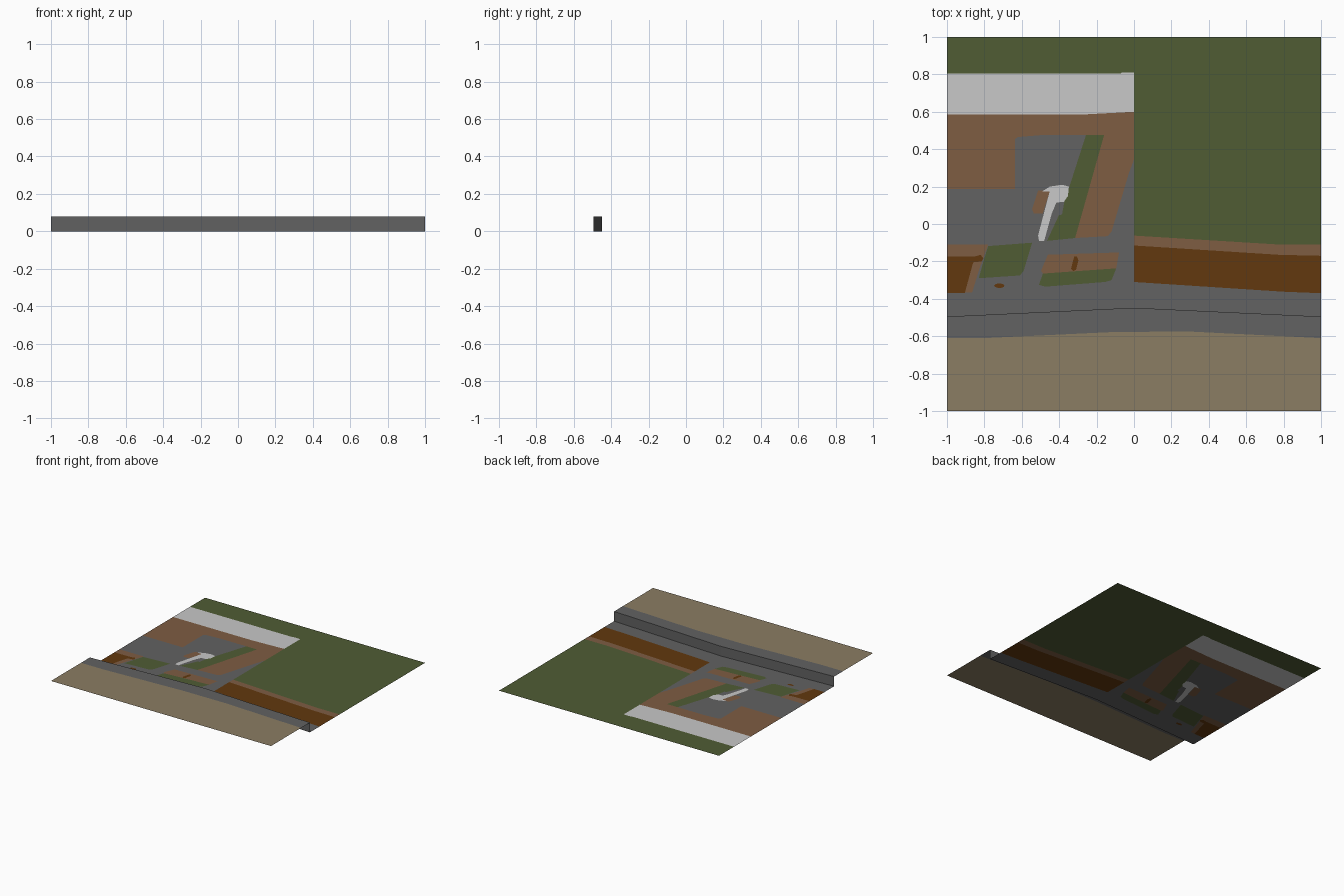
import bpy, bmesh, math
from mathutils import Vector
from mathutils.geometry import delaunay_2d_cdt

if "Cube" in bpy.data.objects:
    bpy.data.objects.remove(bpy.data.objects["Cube"])


def material(name, r, g, b):
    """Flat colour from 0-255 display values."""
    lin = [(c / 255 / 12.92) if c < 11 else ((c / 255 + 0.055) / 1.055) ** 2.4
           for c in (r, g, b)]
    m = bpy.data.materials.new(name)
    m.diffuse_color = (*lin, 1)
    m.use_nodes = True
    m.node_tree.nodes["Principled BSDF"].inputs["Base Color"].default_value = m.diffuse_color
    return m


GRASS = material("grass green", 80, 92, 52)
SAND = material("sand tan", 139, 125, 99)
ASPHALT = material("asphalt grey", 98, 98, 98)
DIRT = material("dirt brown", 126, 93, 66)
MUD = material("dark mud brown", 98, 56, 14)
CONCRETE = material("pale concrete", 200, 200, 200)


def make_object(name, mat, verts, faces):
    bm = bmesh.new()
    vs = [bm.verts.new(v) for v in verts]
    for f in faces:
        bm.faces.new([vs[i] for i in f])
    loose = [v for v in bm.verts if not v.link_faces]
    bmesh.ops.delete(bm, geom=loose, context='VERTS')
    # merge the triangles of a region back into clean flat faces
    bmesh.ops.dissolve_limit(bm, angle_limit=0.01, verts=[], edges=bm.edges[:])
    for f in bm.faces:
        f.normal_update()
        if f.normal.z < -0.5:
            f.normal_flip()
    me = bpy.data.meshes.new(name)
    bm.to_mesh(me)
    bm.free()
    me.materials.append(mat)
    ob = bpy.data.objects.new(name, me)
    bpy.context.collection.objects.link(ob)


def build_sheet(layers, z):
    """Cut one flat sheet by all outlines; later layers win over earlier ones."""
    verts, loops = [], []
    for _, _, pts in layers:
        area = sum(a[0] * b[1] - b[0] * a[1] for a, b in zip(pts, pts[1:] + pts[:1]))
        if area < 0:
            pts = pts[::-1]
        loops.append(list(range(len(verts), len(verts) + len(pts))))
        verts += [Vector(p) for p in pts]
    out, _, faces, _, _, owners = delaunay_2d_cdt(verts, [], loops, 1, 1e-5)
    coords = [(v.x, v.y, z) for v in out]
    for i, (name, mat, _) in enumerate(layers):
        own = [f for f, o in zip(faces, owners) if o and max(o) == i]
        if own:
            make_object(name, mat, coords, own)


def ellipse(cx, cy, rx, ry, n=10):
    return [(cx + rx * math.cos(2 * math.pi * i / n),
             cy + ry * math.sin(2 * math.pi * i / n)) for i in range(n)]


STEP = 0.08                                     # height of the raised front road
RIDGE = [(-1, -0.495), (0, -0.448), (1, -0.495)]
lower, upper = [], []


def low(name, mat, *pts):
    lower.append((name, mat, list(pts)))


# lower ground: paved base
low("paved_yard", ASPHALT, *RIDGE, (1, 1), (-1, 1))

# right half: field with dirt verge and mud ditch
low("field", GRASS, (0, -0.062), (0.78, -0.11), (1, -0.11), (1, 1), (-1, 1),
    (-1, 0.805), (0, 0.805))
low("field_verge", DIRT, (0, -0.062), (0, -0.115), (0.78, -0.165), (1, -0.17),
    (1, -0.11), (0.78, -0.11))
low("ditch", MUD, (0, -0.115), (0.78, -0.165), (1, -0.17), (1, -0.37),
    (0.8, -0.362), (0, -0.31))

# back left: concrete strip and dirt ground
low("back_dirt", DIRT, (-1, 0.585), (-0.28, 0.585), (0, 0.60), (0, 0.345),
    (-0.028, 0.27), (-0.12, -0.04), (-0.14, -0.065), (-0.315, -0.075),
    (-0.16, 0.475), (-0.5, 0.475), (-0.62, 0.465), (-0.635, 0.455),
    (-0.635, 0.188), (-1, 0.188))
low("concrete_strip", CONCRETE, (-1, 0.805), (-0.07, 0.805), (-0.065, 0.81),
    (0, 0.81), (0, 0.60), (-0.28, 0.585), (-1, 0.585))

# middle left: slanted lawn, concrete path with dirt bed
low("slanted_lawn", GRASS, (-0.257, 0.475), (-0.16, 0.475), (-0.315, -0.075),
    (-0.465, -0.09), (-0.40, 0.05), (-0.35, 0.185))
low("path_patch", ASPHALT, (-0.417, 0.12), (-0.372, 0.12), (-0.385, 0.05),
    (-0.433, 0.045), (-0.44, 0.055))
low("dirt_bed", DIRT, (-0.513, 0.178), (-0.449, 0.178), (-0.488, 0.056),
    (-0.535, 0.055), (-0.545, 0.08))
low("concrete_path", CONCRETE, (-0.49, 0.175), (-0.45, 0.2), (-0.385, 0.21),
    (-0.348, 0.2), (-0.353, 0.15), (-0.375, 0.118), (-0.415, 0.115),
    (-0.44, 0.055), (-0.48, -0.09), (-0.508, -0.09), (-0.513, -0.062),
    (-0.451, 0.174))

# front left: mud corner with dirt edge and lawn
low("corner_dirt", DIRT, (-1, -0.11), (-0.78, -0.11), (-0.83, -0.25),
    (-0.865, -0.365), (-1, -0.37))
low("corner_mud", MUD, (-1, -0.175), (-0.85, -0.173), (-0.82, -0.165),
    (-0.805, -0.185), (-0.815, -0.2), (-0.86, -0.205), (-0.905, -0.37),
    (-1, -0.37))
low("corner_lawn", GRASS, (-0.78, -0.118), (-0.545, -0.1), (-0.59, -0.25),
    (-0.61, -0.275), (-0.83, -0.29), (-0.805, -0.2))
low("mud_spot", MUD, *ellipse(-0.72, -0.33, 0.028, 0.012))

# front middle: planted island
low("island_dirt", DIRT, (-0.46, -0.163), (-0.42, -0.163), (-0.08, -0.152),
    (-0.095, -0.237), (-0.487, -0.265), (-0.497, -0.25))
low("island_lawn", GRASS, (-0.487, -0.265), (-0.095, -0.237), (-0.12, -0.3),
    (-0.155, -0.31), (-0.475, -0.335), (-0.508, -0.325))
low("island_mud", MUD, (-0.32, -0.175), (-0.305, -0.175), (-0.297, -0.195),
    (-0.31, -0.245), (-0.325, -0.252), (-0.337, -0.24))

build_sheet(lower, 0.0)

# raised front: sand with road along the step
upper.append(("front_sand", SAND, RIDGE + [(1, -1), (-1, -1)]))
upper.append(("front_road", ASPHALT, RIDGE + [(1, -0.61), (0.3, -0.575),
              (-0.1, -0.577), (-0.8, -0.61), (-1, -0.61)]))
build_sheet(upper, STEP)

# step wall between the two levels
wall = [(x, y, z) for z in (0, STEP) for x, y in RIDGE]
make_object("step_wall", ASPHALT, wall, [(1, 0, 3, 4), (2, 1, 4, 5)])
